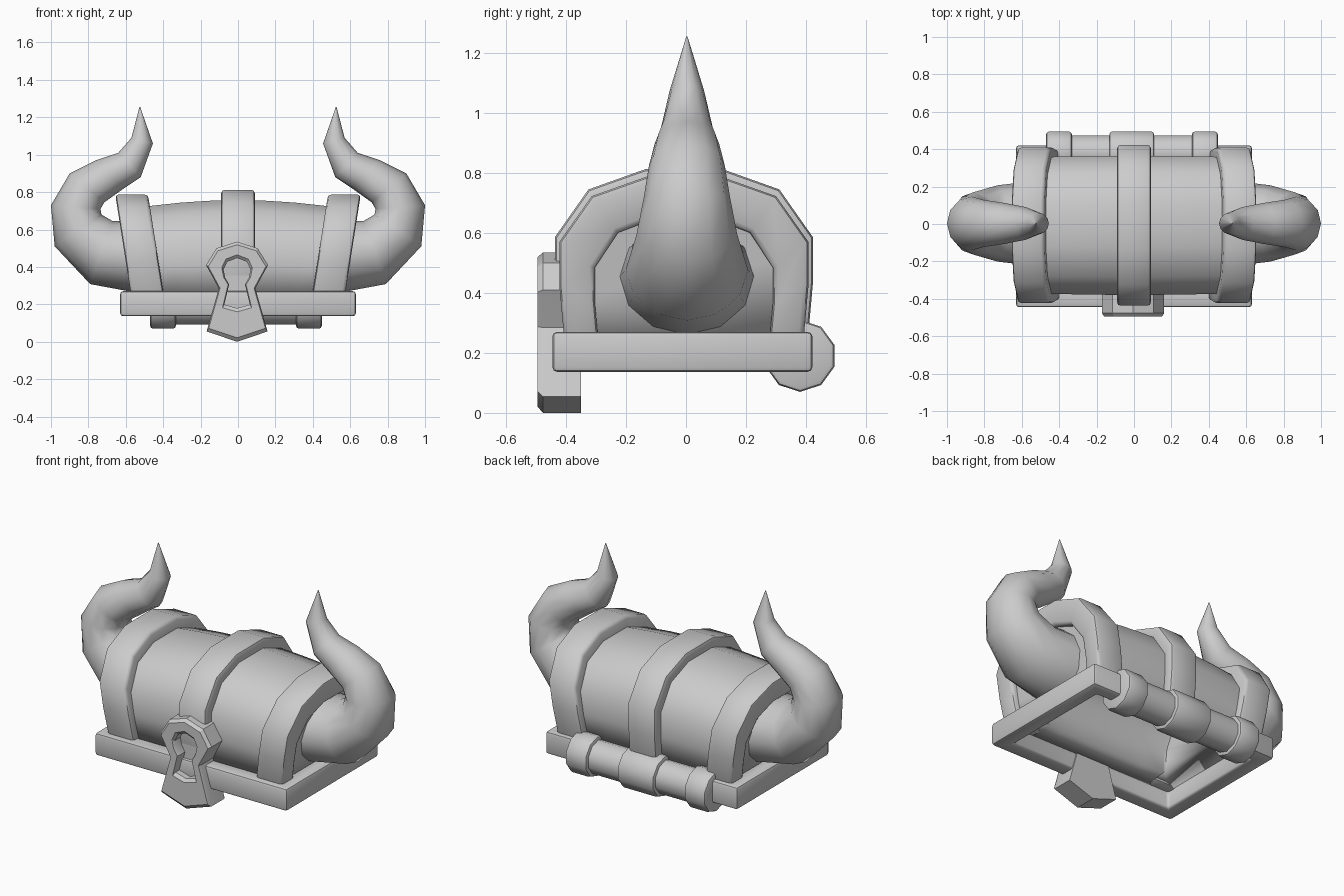
import bpy, bmesh, math

if "Cube" in bpy.data.objects:
    bpy.data.objects.remove(bpy.data.objects["Cube"])

grey = bpy.data.materials.new("plain_grey")
grey.use_nodes = True
COLOUR = (0.6, 0.6, 0.6, 1)
grey.diffuse_color = COLOUR
grey.node_tree.nodes["Principled BSDF"].inputs["Base Color"].default_value = COLOUR


def loft(name, rings, closed=True, wrap=False, bevel=0, smooth=44):
    """Skin a list of equal-length point rings into one object."""
    bm = bmesh.new()
    rows = [[bm.verts.new(p) for p in ring] for ring in rings]
    n = len(rows[0])
    pairs = list(zip(rows, rows[1:])) + ([(rows[-1], rows[0])] if wrap else [])
    for a, b in pairs:
        for i in range(n if closed else n - 1):
            j = (i + 1) % n
            bm.faces.new((a[i], a[j], b[j], b[i]))
    if not wrap:
        bm.faces.new(rows[0])
        bm.faces.new(rows[-1])
    bmesh.ops.remove_doubles(bm, verts=bm.verts, dist=0.0005)
    bmesh.ops.recalc_face_normals(bm, faces=bm.faces)
    if bevel:
        sharp = [e for e in bm.edges if e.calc_face_angle(0) > 1.0]
        bmesh.ops.bevel(bm, geom=sharp, offset=bevel, offset_type='OFFSET',
                        segments=2, profile=0.5, affect='EDGES')
    mesh = bpy.data.meshes.new(name)
    bm.to_mesh(mesh)
    bm.free()
    mesh.materials.append(grey)
    obj = bpy.data.objects.new(name, mesh)
    bpy.context.collection.objects.link(obj)
    bpy.ops.object.select_all(action='DESELECT')
    obj.select_set(True)
    bpy.context.view_layer.objects.active = obj
    bpy.ops.object.shade_smooth_by_angle(angle=math.radians(smooth))
    return obj


def arch(w, top):
    """Faceted arch as (y, z) points from front to back."""
    h = top - 0.2
    half = [(0.96 * w, 0.24), (w, 0.2 + 0.38 * h), (w, 0.2 + 0.63 * h),
            (0.74 * w, 0.2 + 0.89 * h), (0.3 * w, top)]
    points = [(-y, z) for y, z in half] + [(y, z) for y, z in reversed(half)]
    return [(y - 0.007, z) for y, z in points]


def lean(x, z):
    """Outward tilt of the lid ends."""
    return x + 0.157 * (z - 0.27)


# Thick hollow barrel lid, bulging slightly in the middle
sections = []
for k in range(-4, 5):
    f = k / 4
    sections.append([(f * lean(0.54, z), y, z)
                     for y, z in arch(0.372 - 0.01 * f * f, 0.757 - 0.053 * f * f)])
lid = loft("lid", sections, closed=False)
shell = lid.modifiers.new("shell", 'SOLIDIFY')
shell.thickness = 0.13
shell.offset = -1
shell.use_even_offset = True


# Straps over the lid
def strap(name, outer, inner, place):
    rings = []
    for (yo, zo), (yi, zi) in zip(outer, inner):
        rings.append([(place(0, zo), yo, zo), (place(1, zo), yo, zo),
                      (place(1, zi), yi, zi), (place(0, zi), yi, zi)])
    loft(name, rings, bevel=0.018)


strap("middle_strap", arch(0.43, 0.812), arch(0.35, 0.73), lambda t, z: 0.18 * t - 0.09)
for side, s in (("left", 1), ("right", -1)):
    strap(side + "_end_strap", arch(0.415, 0.787), arch(0.297, 0.65),
          lambda t, z: s * lean(0.40 + 0.175 * t, z))

# Rectangular rim
rim = []
for sx, sy in ((-1, -1), (1, -1), (1, 1), (-1, 1)):
    rim.append([(sx * a, sy * b - 0.012, z) for a, b, z in
                ((0.63, 0.433, 0.137), (0.63, 0.433, 0.27),
                 (0.54, 0.345, 0.27), (0.54, 0.345, 0.137))])
loft("rim", rim, wrap=True, bevel=0.015)


# Hinge bar with three collars
def bar(name, x0, x1, r, bevel=0):
    angles = [math.tau * (i + 0.5) / 10 for i in range(10)]
    loft(name, [[(x, 0.38 + r * math.cos(a), 0.19 + r * math.sin(a)) for a in angles]
                for x in (x0, x1)], bevel=bevel)


bar("hinge_bar", -0.44, 0.42, 0.098)
bar("hinge_middle_collar", -0.132, 0.108, 0.12, 0.015)
bar("hinge_left_collar", 0.31, 0.448, 0.12, 0.015)
bar("hinge_right_collar", -0.47, -0.332, 0.12, 0.015)

# Lock plate with a recessed keyhole
plate = [(0, 0.535), (0.11, 0.5), (0.166, 0.41), (0.13, 0.345), (0.098, 0.285), (0.163, 0.055), (0, 0)]
hole = [(0, 0.465), (0.06, 0.442), (0.082, 0.395), (0.072, 0.345), (0.048, 0.305), (0.078, 0.182), (0, 0.16)]


def outline(half, y, scale, mid):
    full = half + [(-x, z) for x, z in reversed(half[1:-1])]
    return [(x * scale - 0.005, y, mid + (z - mid) * scale) for x, z in full]


loft("lock_plate", [outline(plate, -0.35, 1, 0.3), outline(plate, -0.477, 1, 0.3),
                    outline(plate, -0.495, 0.93, 0.3), outline(hole, -0.495, 1, 0.32),
                    outline(hole, -0.48, 0.88, 0.32), outline(hole, -0.43, 0.88, 0.32)],
     smooth=30)

# Horns: each ring spans an outer and an inner (x, z) point
spans = [((0.53, 0.26), (0.56, 0.645)), ((0.79, 0.308), (0.67, 0.645)),
         ((0.98, 0.51), (0.73, 0.68)), ((1.0, 0.73), (0.735, 0.71)),
         ((0.9, 0.9), (0.715, 0.745)), ((0.76, 0.97), (0.61, 0.82)),
         ((0.64, 1.01), (0.52, 0.88)), ((0.57, 1.09), (0.455, 1.06)),
         ((0.527, 1.255), (0.523, 1.255))]
for side, s in (("left", 1), ("right", -1)):
    rings = []
    for k, ((xo, zo), (xi, zi)) in enumerate(spans):
        r = (1.17 - 0.03 * k) * math.dist((xo, zo), (xi, zi)) / 2
        ring = []
        for i in range(12):
            a = math.tau * i / 12
            t = (1 + math.cos(a)) / 2
            ring.append((s * (xi + (xo - xi) * t), r * math.sin(a) + 0.003, zi + (zo - zi) * t))
        rings.append(ring)
    loft(side + "_horn", rings, smooth=60)
